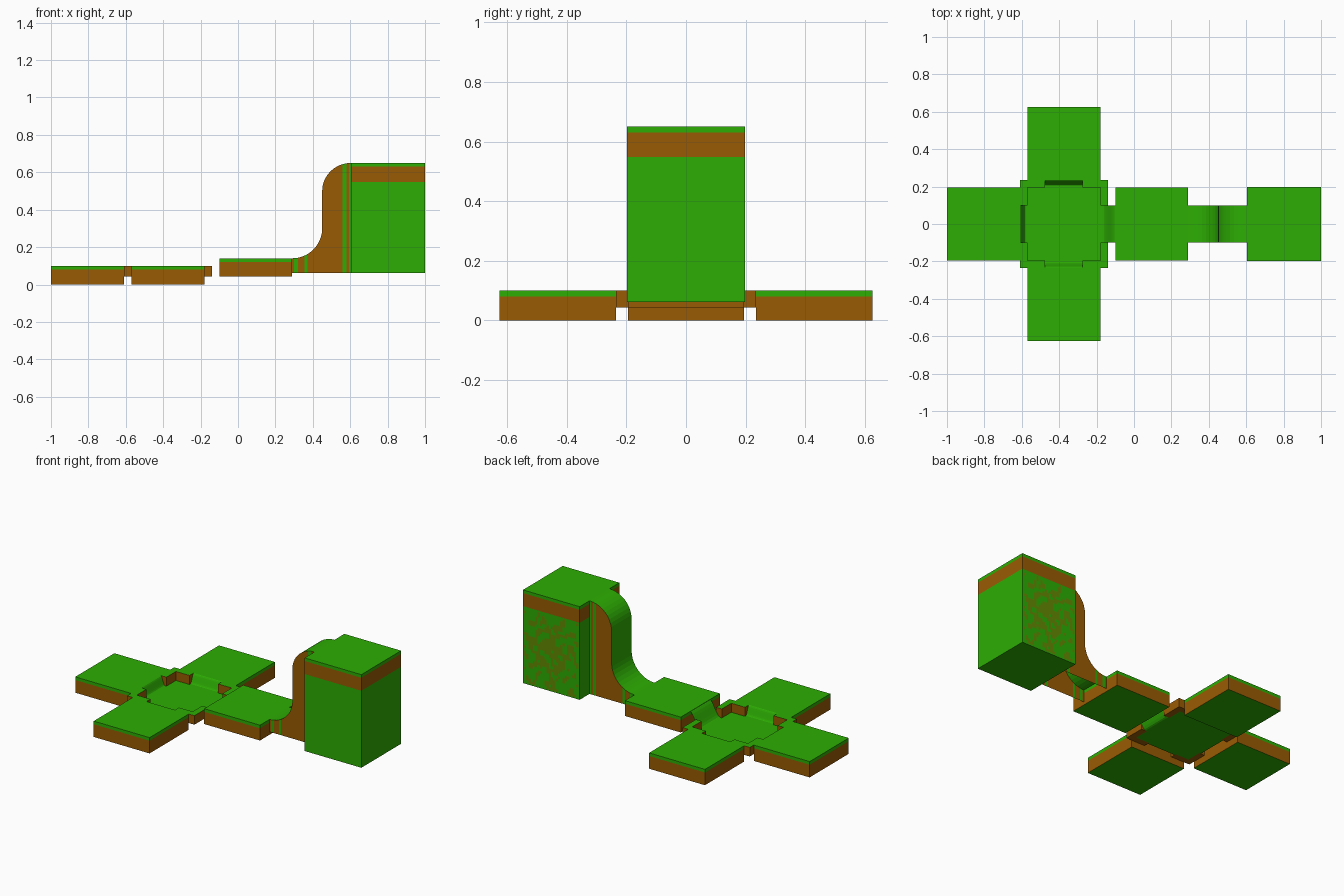
import bpy, bmesh, math
from mathutils import Matrix, Vector

default = bpy.data.objects.get("Cube")
if default:
    bpy.data.objects.remove(default, do_unlink=True)


def make_material(name, color):
    mat = bpy.data.materials.new(name)
    mat.use_nodes = True
    mat.diffuse_color = color
    bsdf = mat.node_tree.nodes["Principled BSDF"]
    bsdf.inputs["Base Color"].default_value = color
    bsdf.inputs["Roughness"].default_value = 0.9
    return mat


MATERIALS = [make_material("grass_green", (0.026, 0.42, 0.001, 1)),
             make_material("soil_brown", (0.32, 0.105, 0.001, 1)),
             make_material("moss_olive", (0.13, 0.25, 0.001, 1))]
GREEN, BROWN, OLIVE = 0, 1, 2


def finish(name, bm, rule):
    """Colour the faces by a rule and turn the bmesh into an object."""
    bm.normal_update()
    for face in bm.faces:
        face.material_index = rule(face.calc_center_median(), face.normal)
    mesh = bpy.data.meshes.new(name)
    bm.to_mesh(mesh)
    bm.free()
    for mat in MATERIALS:
        mesh.materials.append(mat)
    obj = bpy.data.objects.new(name, mesh)
    bpy.context.collection.objects.link(obj)


def cut(bm, co, no):
    bmesh.ops.bisect_plane(bm, geom=bm.verts[:] + bm.edges[:] + bm.faces[:],
                           plane_co=co, plane_no=no)


def prism(points, offset):
    """Extrude a closed outline along an offset."""
    bm = bmesh.new()
    face = bm.faces.new([bm.verts.new(p) for p in points])
    ext = bmesh.ops.extrude_face_region(bm, geom=[face], use_keep_orig=True)
    moved = [v for v in ext["geom"] if isinstance(v, bmesh.types.BMVert)]
    bmesh.ops.translate(bm, verts=moved, vec=offset)
    bmesh.ops.recalc_face_normals(bm, faces=bm.faces[:])
    return bm


def block(name, cx, cy, half, z0, z1, soil_low, soil_high):
    """Square block with grassy caps and a soil band round its sides."""
    outline = [(cx + sx * half, cy + sy * half, z0)
               for sx, sy in ((-1, -1), (1, -1), (1, 1), (-1, 1))]
    bm = prism(outline, (0, 0, z1 - z0))
    for z in (soil_low, soil_high):
        if z0 < z < z1:
            cut(bm, (0, 0, z), (0, 0, 1))
    finish(name, bm, lambda c, n: BROWN if abs(n.z) < 0.5
           and soil_low <= c.z <= soil_high else GREEN)


CX = -0.375              # centre of the crossing
HALF = 0.195             # half the width of a tile
RIM = 0.235              # outer reach of the crossing
FLOOR, TOP = 0.043, 0.10
PATH = 0.10              # half the width of a connecting path

# Grass tiles
reach = RIM + HALF
block("outer_tile", CX - reach, 0, HALF, 0, TOP, 0, 0.08)
block("front_tile", CX, -reach, HALF, 0, TOP, 0, 0.08)
block("back_tile", CX, reach, HALF, 0, TOP, 0, 0.08)
block("raised_tile", 0.095, 0, HALF, FLOOR, 0.14, FLOOR, 0.12)

# Tall block
block("tall_block", 0.802, 0, 0.198, 0.062, 0.65, 0.548, 0.63)

# Mossy patches on the back of the tall block
bm = bmesh.new()
bmesh.ops.create_grid(bm, x_segments=24, y_segments=28, size=0.5)
bare = []
for f in bm.faces:
    x, y, _ = f.calc_center_median()
    noise = (math.sin(17 * x + 5 * math.sin(11 * y))
             + math.sin(23 * y + 4 * math.sin(13 * x)))
    if noise < 2.6 * (abs(x) + abs(y)) - 1.1:
        bare.append(f)
bmesh.ops.delete(bm, geom=bare, context="FACES")
bm.transform(Matrix.Translation((0.802, 0.1995, 0.305))
             @ Matrix.Rotation(-math.pi / 2, 4, "X")
             @ Matrix.Diagonal((0.38, 0.47, 1, 1)))
finish("moss_patches", bm, lambda c, n: OLIVE)

# Sunken crossing floor
bm = bmesh.new()
bm.faces.new([bm.verts.new((CX + sx * HALF, sy * HALF, FLOOR))
              for sx, sy in ((-1, -1), (1, -1), (1, 1), (-1, 1))])
finish("crossing_floor", bm, lambda c, n: GREEN)

# Corner walls round the crossing
corner = [(PATH, HALF), (HALF, HALF), (HALF, PATH),
          (RIM, PATH), (RIM, RIM), (PATH, RIM)]
for sx, side in ((-1, "right"), (1, "left")):
    for sy, end in ((-1, "front"), (1, "back")):
        bm = prism([(CX + sx * x, sy * y, FLOOR) for x, y in corner],
                   (0, 0, TOP - FLOOR))
        finish(f"corner_wall_{end}_{side}", bm,
               lambda c, n: GREEN if n.z > 0.5 else BROWN)


# Small curved lips from the floor up to the tiles
def lip(name, direction, end, height, start=0.205, steps=8):
    d = Vector(direction)
    side = Vector((-d.y, d.x, 0)) * PATH
    profile = [(HALF, FLOOR)]
    for i in range(steps + 1):
        t = i / steps
        rise = t * t * (3 - 2 * t)
        profile.append((start + (end - start) * t,
                        FLOOR + (height - FLOOR) * rise))
    bm = bmesh.new()
    rows = []
    for dist, z in profile:
        mid = Vector((CX, 0, z)) + d * dist
        rows.append((bm.verts.new(mid - side), bm.verts.new(mid + side)))
    for a, b in zip(rows, rows[1:]):
        bm.faces.new((a[0], b[0], b[1], a[1]))
    finish(name, bm, lambda c, n: GREEN)


lip("outer_lip", (-1, 0, 0), RIM, TOP)
lip("front_lip", (0, -1, 0), RIM, TOP)
lip("back_lip", (0, 1, 0), RIM, TOP)
lip("raised_lip", (1, 0, 0), 0.28, 0.14)

# Tall S-shaped ramp, open underneath
STEPS = 10
X0, X1, BASE = 0.29, 0.604, 0.062
outline = [(X1, BASE), (X0, BASE)]
for i in range(STEPS + 1):
    a = math.pi / 2 * i / STEPS
    outline.append((X0 + 0.16 * math.sin(a), 0.30 - 0.16 * math.cos(a)))
for i in range(STEPS + 1):
    a = math.pi / 2 * i / STEPS
    outline.append((X1 - 0.154 * math.cos(a), 0.50 + 0.15 * math.sin(a)))
bm = prism([(x, -PATH, z) for x, z in outline], (0, 2 * PATH, 0))
hidden = [f for f in bm.faces if f.normal.z < -0.9 or f.normal.x > 0.9
          or f.calc_center_median().x < X0 + 0.001]
bmesh.ops.delete(bm, geom=hidden, context="FACES")
stripes = [(0.30, 0.32), (0.355, 0.372), (0.56, 0.58), (0.593, 0.61)]
for low, high in stripes:
    for x in (low, high):
        cut(bm, (x, 0, 0), (1, 0, 0))


def ramp_rule(c, n):
    if abs(n.y) < 0.5:
        return GREEN
    return GREEN if any(a < c.x < b for a, b in stripes) else BROWN


finish("tall_ramp", bm, ramp_rule)
